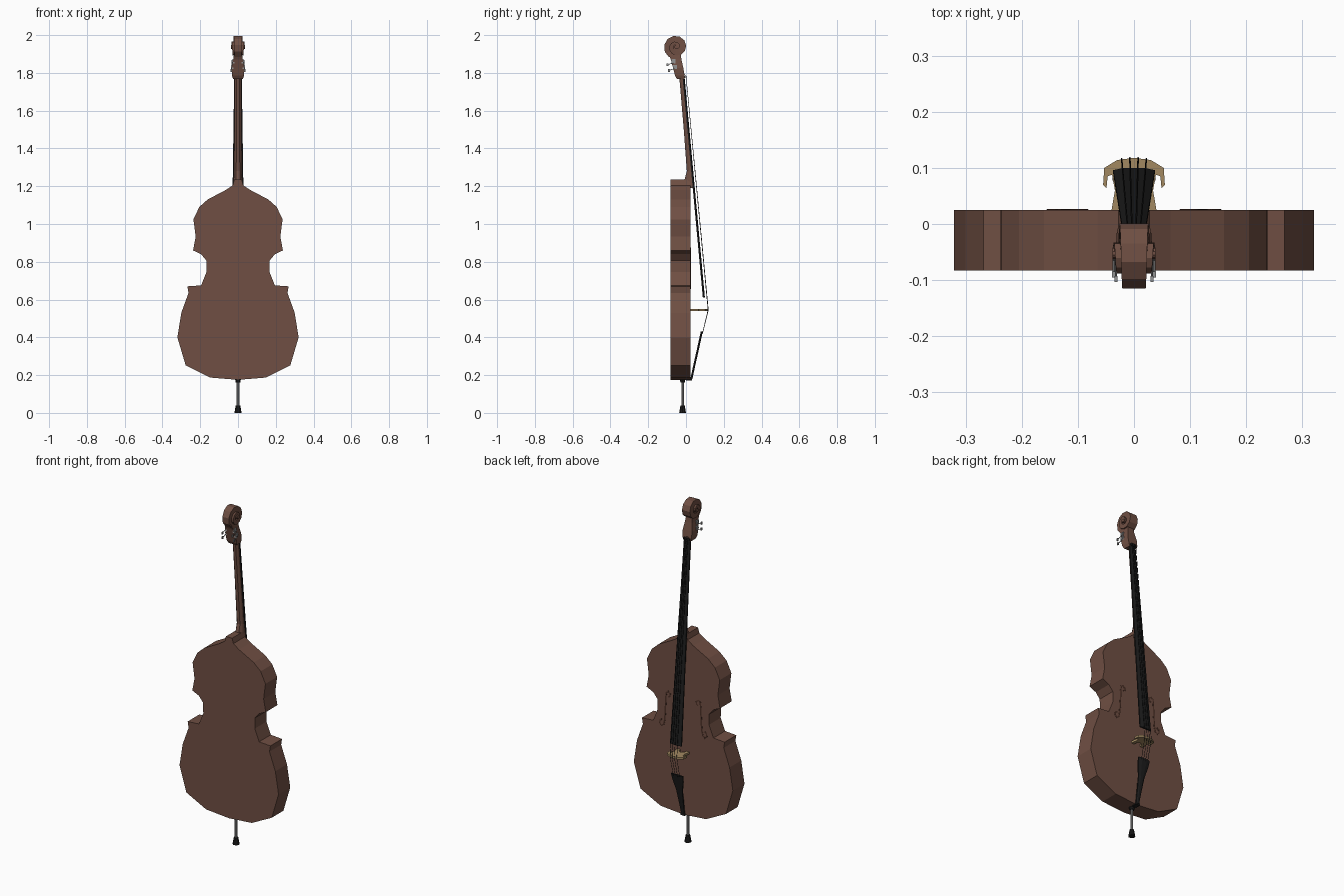
import bpy, bmesh, math
from mathutils import Vector

if "Cube" in bpy.data.objects:
    bpy.data.objects.remove(bpy.data.objects["Cube"])


def material(name, rgb):
    m = bpy.data.materials.new(name)
    m.diffuse_color = (*rgb, 1)
    m.use_nodes = True
    m.node_tree.nodes["Principled BSDF"].inputs["Base Color"].default_value = m.diffuse_color
    return m


WOOD = material("brown_wood", (0.16, 0.078, 0.056))
DARK = material("dark_wood", (0.07, 0.03, 0.02))
BLACK = material("ebony", (0.012, 0.012, 0.012))
MAPLE = material("pale_maple", (0.36, 0.25, 0.12))
METAL = material("steel", (0.3, 0.3, 0.3))


def loft(name, sections, mat):
    """Skin equal-length rings of points and cap both ends."""
    bm = bmesh.new()
    rings = [[bm.verts.new(p) for p in s] for s in sections]
    n = len(rings[0])
    for a, b in zip(rings, rings[1:]):
        for i in range(n):
            bm.faces.new((a[i], a[(i + 1) % n], b[(i + 1) % n], b[i]))
    bm.faces.new(rings[0][::-1])
    bm.faces.new(rings[-1])
    bmesh.ops.recalc_face_normals(bm, faces=bm.faces)
    me = bpy.data.meshes.new(name)
    bm.to_mesh(me)
    bm.free()
    me.materials.append(mat)
    ob = bpy.data.objects.new(name, me)
    bpy.context.collection.objects.link(ob)
    return ob


def mirrored(half):
    """Close a right-hand outline with its mirror image in x."""
    return half + [(-x, v) for x, v in reversed(half) if x > 0]


def rod(name, a, b, r1, r2, mat, sides=10):
    """Tapered cylinder between two points."""
    a, b = Vector(a), Vector(b)
    q = (b - a).to_track_quat('Z', 'Y')
    ring = [(math.cos(2 * math.pi * i / sides), math.sin(2 * math.pi * i / sides))
            for i in range(sides)]
    return loft(name, [[p + q @ Vector((c * r, s * r, 0)) for c, s in ring]
                       for p, r in ((a, r1), (b, r2))], mat)


def box(name, lo, hi, mat):
    (x0, y0, z0), (x1, y1, z1) = lo, hi
    return loft(name, [[(x0, y0, z), (x1, y0, z), (x1, y1, z), (x0, y1, z)]
                       for z in (z0, z1)], mat)


def wire(name, pts, radius, mat, res=0):
    cu = bpy.data.curves.new(name, 'CURVE')
    cu.dimensions = '3D'
    cu.bevel_depth = radius
    cu.bevel_resolution = res
    cu.use_fill_caps = True
    sp = cu.splines.new('POLY')
    sp.points.add(len(pts) - 1)
    for p, co in zip(sp.points, pts):
        p.co = (*co, 1)
    cu.materials.append(mat)
    ob = bpy.data.objects.new(name, cu)
    bpy.context.collection.objects.link(ob)
    return ob


# Body: faceted outline with waist and corners
body = mirrored([
    (0, 0.175), (0.148, 0.187), (0.277, 0.252), (0.321, 0.40), (0.30, 0.53),
    (0.262, 0.635), (0.268, 0.67), (0.195, 0.675), (0.167, 0.745), (0.168, 0.807),
    (0.195, 0.84), (0.238, 0.86), (0.224, 0.933), (0.236, 1.025), (0.205, 1.09),
    (0.16, 1.13), (0.065, 1.18), (0.028, 1.205), (0.02, 1.235)])
loft("body", [[(x, y, z) for x, z in body] for y in (-0.083, 0.025)], WOOD)

# F-holes on the string side
f_hole = [(0.097, 0.838), (0.086, 0.845), (0.085, 0.86), (0.098, 0.87), (0.11, 0.86),
          (0.113, 0.83), (0.116, 0.76), (0.12, 0.70), (0.127, 0.67), (0.14, 0.66),
          (0.152, 0.672), (0.15, 0.69), (0.138, 0.695)]
for side, s in (("left", -1), ("right", 1)):
    h = wire("f_hole_" + side, [(s * x, 0, z) for x, z in f_hole], 0.005, DARK, 1)
    h.scale.y = 0.4
    h.location.y = 0.025


# Fingerboard plane: y along the slanted neck
def board_y(z):
    return 0.100 - (z - 0.61) * 0.092


def board_w(z):
    return 0.037 - (z - 0.61) * 0.0145


# Fingerboard with a slightly arched top
loft("fingerboard", [[(x * board_w(z), board_y(z) + d, z) for x, d in
                      ((-1, -0.011), (1, -0.011), (1, -0.004), (0.5, 0), (-0.5, 0), (-1, -0.004))]
                     for z in (0.61, 1.775)], BLACK)

# Neck with a rounded back, flaring into the heel
neck = []
for z, w, depth in ((1.19, 0.026, 0.06), (1.235, 0.024, 0.04), (1.28, 0.021, 0.024),
                    (1.5, 0.019, 0.02), (1.78, 0.018, 0.018)):
    y = board_y(z) - 0.010
    neck.append([(w * x, y - depth * d, z) for x, d in
                 ((-1, 0), (1, 0), (0.9, 0.5), (0.45, 1), (-0.45, 1), (-0.9, 0.5))])
loft("neck", neck, WOOD)
box("nut", (-0.021, -0.024, 1.772), (0.021, -0.003, 1.784), BLACK)

# Pegbox tapering up to the scroll
loft("pegbox", [[(-w, y0, z), (w, y0, z), (w * 0.9, y1, z), (-w * 0.9, y1, z)]
                for z, w, y0, y1 in ((1.768, 0.026, -0.048, -0.008),
                                     (1.785, 0.032, -0.058, -0.007),
                                     (1.825, 0.034, -0.068, -0.014),
                                     (1.87, 0.025, -0.08, -0.024),
                                     (1.91, 0.02, -0.098, -0.03))], WOOD)

# Scroll: box section wound inwards, widening towards the eye
turns = []
STEPS = 20
for i in range(STEPS + 1):
    t = i / STEPS
    a = math.radians(235 - 650 * t)
    r, w = 0.066 - 0.054 * t ** 1.4, 0.019 + 0.019 * t
    turns.append([(x, -0.052 + k * math.cos(a), 1.937 + k * math.sin(a))
                  for x, k in ((-w, r), (w, r), (w, r * 0.4), (-w, r * 0.4))])
loft("scroll", turns, WOOD)
rod("scroll_core", (-0.022, -0.052, 1.937), (0.022, -0.052, 1.937), 0.035, 0.035, WOOD)
rod("scroll_eye", (-0.038, -0.052, 1.937), (0.038, -0.052, 1.937), 0.010, 0.010, WOOD)

# Tuning machines: plate, gear, post and key, two on each side
for side, s in (("left", -1), ("right", 1)):
    for i, (y, z) in enumerate(((-0.058, 1.832), (-0.066, 1.862))):
        tag = f"{side}_{i + 1}"
        x = 0.033 - 0.004 * i
        box("tuner_plate_" + tag, (s * (x - 0.01), y - 0.011, z - 0.011),
            (s * (x + 0.001), y + 0.011, z + 0.011), METAL)
        rod("tuner_gear_" + tag, (s * x, y, z), (s * (x + 0.005), y, z), 0.007, 0.007, METAL)
        rod("tuner_post_" + tag, (s * (x + 0.003), y, z - 0.009),
            (s * (x + 0.003), y - 0.03, z - 0.018), 0.002, 0.002, METAL, 6)
        box("tuner_key_" + tag, (s * x, y - 0.037, z - 0.026),
            (s * (x + 0.006), y - 0.027, z - 0.012), METAL)

# Bridge: thin upright plate with curled wings and two feet
bridge = mirrored([(0, 0.118), (0.03, 0.114), (0.053, 0.10), (0.055, 0.07), (0.049, 0.064),
                   (0.047, 0.085), (0.039, 0.088), (0.034, 0.06), (0.04, 0.025),
                   (0.019, 0.025), (0.018, 0.04), (0, 0.055)])
# the two centre points make the outline one closed loop
loft("bridge", [[(x, y, z) for x, y in bridge] for z in (0.539, 0.551)], MAPLE)

# Tailpiece: wide at the strings, waisted, hooked over the bottom edge
loft("tailpiece", [[(-w, y - 0.007, z), (w, y - 0.007, z), (w, y, z),
                    (w * 0.4, y + 0.004, z), (-w * 0.4, y + 0.004, z), (-w, y, z)]
                   for z, w, y in ((0.18, 0.010, 0.030), (0.25, 0.014, 0.045),
                                   (0.33, 0.020, 0.063), (0.39, 0.034, 0.076),
                                   (0.43, 0.038, 0.085))], BLACK)
box("tail_saddle", (-0.014, 0.0, 0.172), (0.014, 0.032, 0.184), BLACK)

# Strings from nut over the bridge to the tailpiece
for i in range(4):
    k = i - 1.5
    top = 0.119 - 0.0015 * abs(k)
    wire(f"string_{i + 1}", [(k * 0.008, -0.045, 1.82), (k * 0.008, 0.0, 1.784),
                             (k * 0.0147, top, 0.545), (k * 0.014, 0.087, 0.42)],
         0.0014, BLACK)

# Endpin with collar and rubber tip
rod("endpin_collar", (0, -0.018, 0.16), (0, -0.018, 0.185), 0.012, 0.017, BLACK)
rod("endpin_rod", (0, -0.018, 0.03), (0, -0.018, 0.18), 0.007, 0.007, METAL)
rod("endpin_tip", (0, -0.018, 0.0), (0, -0.018, 0.04), 0.019, 0.012, BLACK)
